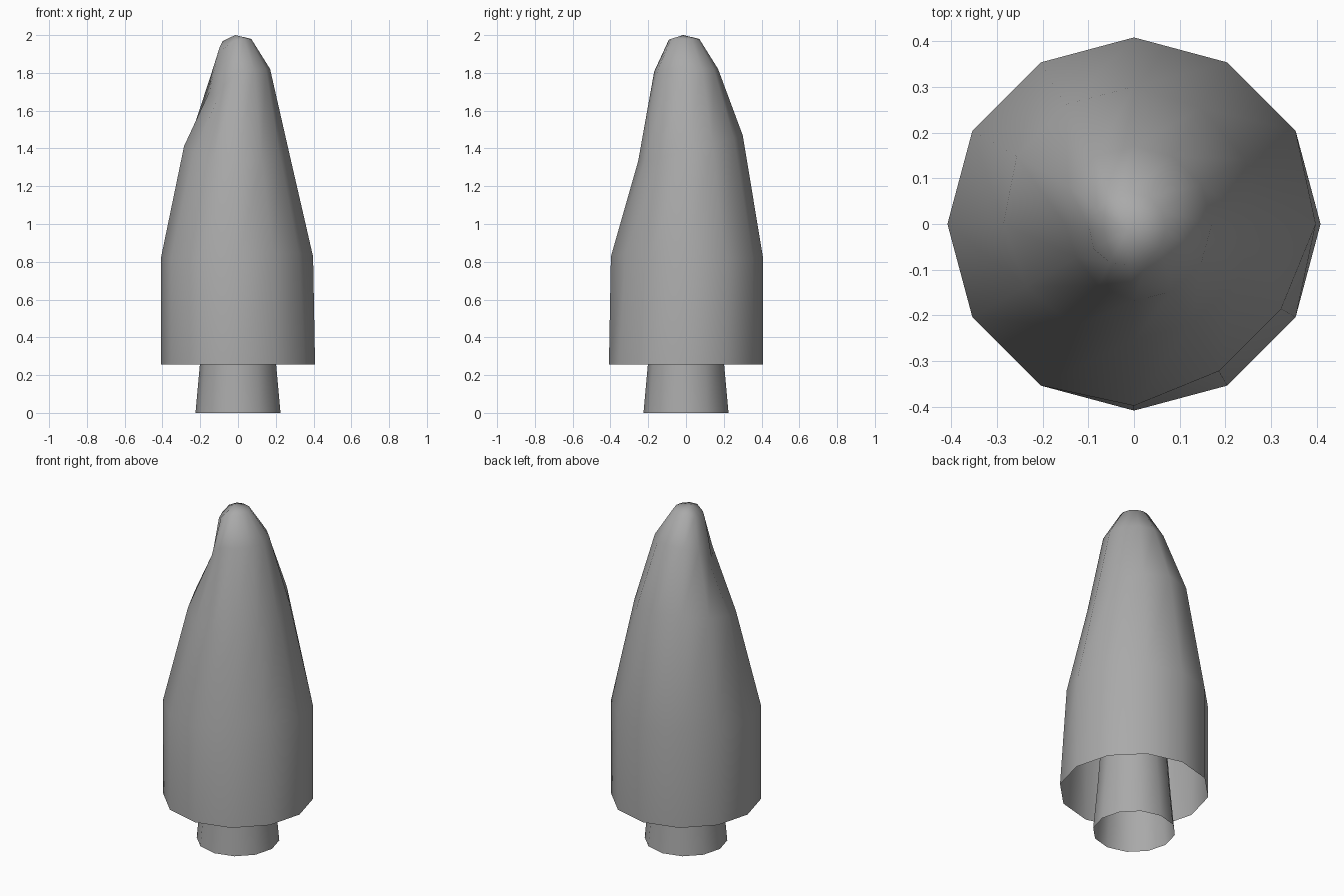
import bpy, bmesh
from math import cos, sin, radians, tau

if "Cube" in bpy.data.objects:
    bpy.data.objects.remove(bpy.data.objects["Cube"])

SIDES = 12
ANGLES = [tau * i / SIDES for i in range(SIDES)]

grey = bpy.data.materials.new("plain grey")
grey.use_nodes = True
colour = (0.4, 0.4, 0.4, 1)
grey.diffuse_color = colour
grey.node_tree.nodes["Principled BSDF"].inputs["Base Color"].default_value = colour


def lean(a, centre, power=1):
    """Weight from 0 to 1 that peaks in one compass direction."""
    return max(0, cos(a - radians(centre))) ** power


def loft(name, rings, tip=None):
    """Open shell through rings; each ring maps an angle to (radius, height, shift)."""
    bm = bmesh.new()
    loops = []
    for ring in rings:
        loop = []
        for a in ANGLES:
            r, z, shift = ring(a)
            loop.append(bm.verts.new((r * cos(a) + shift, r * sin(a) + shift, z)))
        loops.append(loop)
    for low, high in zip(loops, loops[1:]):
        for i in range(SIDES):
            j = (i + 1) % SIDES
            bm.faces.new((low[i], low[j], high[j], high[i]))
    if tip:
        peak = bm.verts.new(tip)
        for i in range(SIDES):
            bm.faces.new((loops[-1][i], loops[-1][(i + 1) % SIDES], peak))
    for f in bm.faces:
        f.smooth = True
    mesh = bpy.data.meshes.new(name)
    bm.to_mesh(mesh)
    bm.free()
    mesh.materials.append(grey)
    obj = bpy.data.objects.new(name, mesh)
    bpy.context.collection.objects.link(obj)
    return obj


# Foliage rings, from the open skirt up to the uneven crown
def skirt(a):
    return 0.408, 0.255, 0

def shoulder(a):
    return 0.408 - 0.042 * lean(a, 315, 4), 0.82 + 0.03 * lean(a, 315, 4), 0

def middle(a):
    return 0.277 + 0.025 * cos(a - radians(110)), 1.4 + 0.07 * cos(a - radians(100)), 0

def upper(a):
    dent = lean(a, 205, 3)
    return 0.17 - 0.025 * dent, 1.82 - 0.16 * dent, 0

def crown(a):
    dent = lean(a, 205, 3)
    return 0.08 + 0.01 * dent, 1.98 - 0.06 * dent, -0.01

loft("foliage", [skirt, shoulder, middle, upper, crown], tip=(-0.015, -0.015, 2.0))

# Tapered hollow trunk, tucked up inside the foliage
loft("trunk", [lambda a: (0.225, 0, 0), lambda a: (0.202, 0.255, 0),
               lambda a: (0.16, 0.8, 0)])
